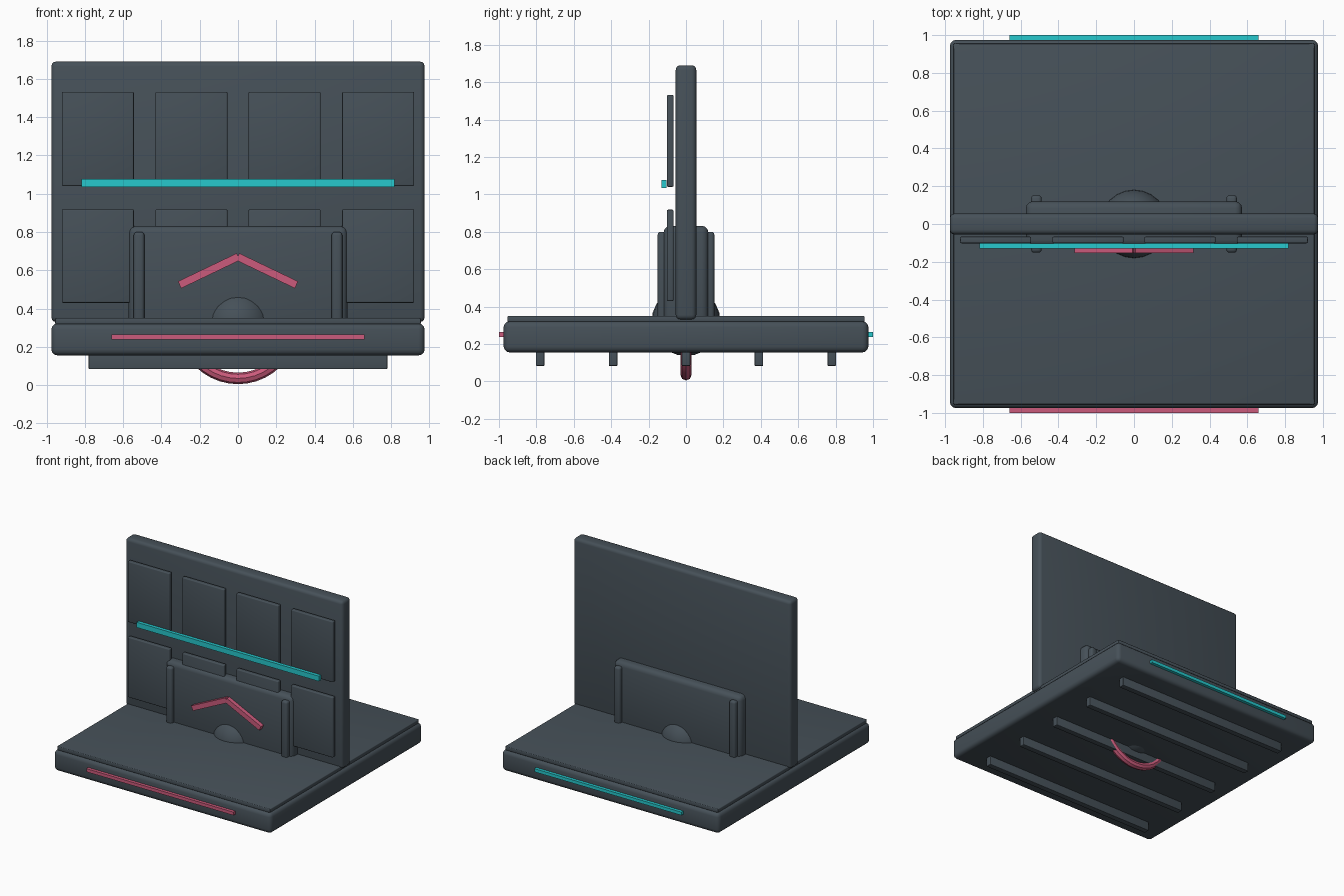
import bpy, math

if "Cube" in bpy.data.objects:
    bpy.data.objects.remove(bpy.data.objects["Cube"])


def material(name, rgb):
    m = bpy.data.materials.new(name)
    m.diffuse_color = (*rgb, 1)
    m.use_nodes = True
    m.node_tree.nodes["Principled BSDF"].inputs["Base Color"].default_value = m.diffuse_color
    return m


SLATE = material("slate", (0.061, 0.081, 0.098))
PINK = material("pink", (0.60, 0.105, 0.20))
CYAN = material("cyan", (0.02, 0.58, 0.61))


def finish(name, mat):
    ob = bpy.context.object
    ob.name = name
    ob.data.materials.append(mat)
    bpy.ops.object.shade_smooth_by_angle(angle=math.radians(35))
    return ob


def box(name, x, y, z, mat=SLATE, bevel=0.0, tilt=0.0):
    """Box from (min, max) ranges, optionally bevelled and tilted about y."""
    spans = (x, y, z)
    bpy.ops.mesh.primitive_cube_add(size=1, location=[(a + b) / 2 for a, b in spans])
    ob = bpy.context.object
    ob.scale = [b - a for a, b in spans]
    bpy.ops.object.transform_apply(location=False, rotation=False, scale=True)
    ob.rotation_euler.y = tilt
    if bevel:
        mod = ob.modifiers.new("bevel", 'BEVEL')
        mod.width, mod.segments = bevel, 3
        bpy.ops.object.modifier_apply(modifier=mod.name)
    return finish(name, mat)


# base slab, deck plate and underside slats
box("base", (-0.975, 0.975), (-0.975, 0.975), (0.155, 0.322), bevel=0.032)
box("deck", (-0.955, 0.955), (-0.955, 0.955), (0.318, 0.35), bevel=0.006)
for i in range(-2, 3):
    y = 0.39 * i
    box("underside_slat", (-0.78, 0.78), (y - 0.023, y + 0.023), (0.083, 0.17), bevel=0.005)

# upright wall with two rows of raised panels
box("wall", (-0.975, 0.975), (-0.055, 0.055), (0.33, 1.69), bevel=0.025)
for cx in (-0.7325, -0.2435, 0.2435, 0.7325):
    for z in ((0.43, 0.918), (1.04, 1.532)):
        box("wall_panel", (cx - 0.188, cx + 0.188), (-0.102, -0.067), z, bevel=0.007)

# low barrier through the wall, with end posts
box("barrier", (-0.572, 0.572), (-0.12, 0.12), (0.28, 0.832), bevel=0.036)
for s in (-1, 1):
    box("barrier_post", (s * 0.517 - 0.028, s * 0.517 + 0.028), (-0.152, 0.152),
        (0.30, 0.80), bevel=0.017)

# central ball and the ring hanging below the base
bpy.ops.mesh.primitive_uv_sphere_add(segments=24, ring_count=12, radius=0.184, location=(0, 0, 0.32))
finish("hub_ball", SLATE)
bpy.ops.mesh.primitive_torus_add(major_radius=0.285, minor_radius=0.03, major_segments=40,
                                 minor_segments=8, location=(0, 0, 0.32),
                                 rotation=(math.pi / 2, 0, 0))
finish("ring", PINK)

# coloured light strips
box("front_strip", (-0.66, 0.66), (-1.0, -0.97), (0.238, 0.264), PINK)
box("back_strip", (-0.66, 0.66), (0.97, 1.0), (0.238, 0.264), CYAN)
box("wall_strip", (-0.817, 0.817), (-0.131, -0.104), (1.034, 1.076), CYAN)

# chevron on the barrier front
length, slope = 0.34, math.atan2(0.145, 0.303)
for s in (-1, 1):
    box("chevron_arm", (s * 0.152 - length / 2, s * 0.152 + length / 2), (-0.153, -0.118),
        (0.577, 0.617), PINK, tilt=s * slope)
